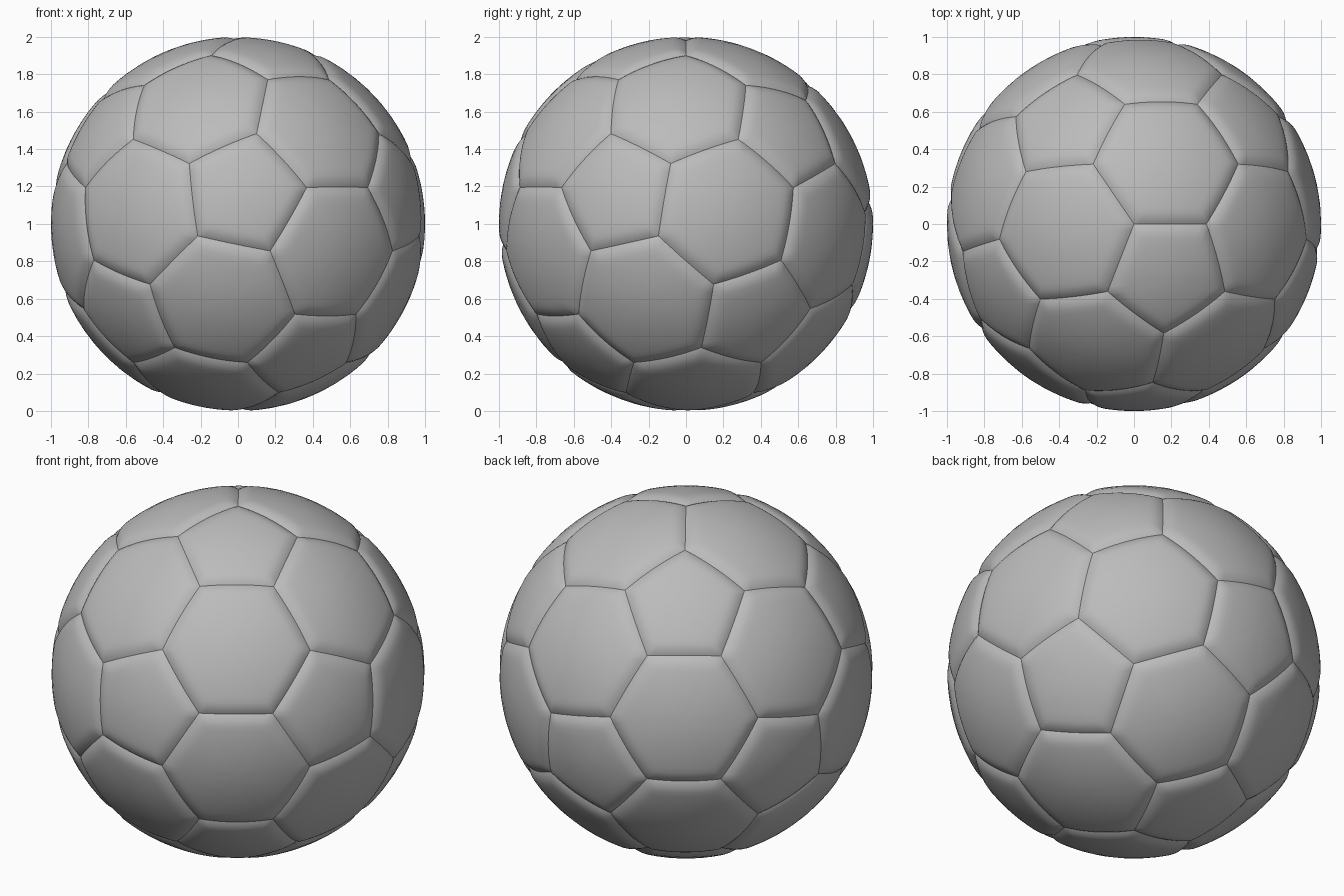
import bpy, bmesh, math
from mathutils import Matrix, Vector

RADIUS = 1.0
SEAM_DEPTH = 0.02     # how far a seam sinks below the ball surface
SEAM_WIDTH = 0.075    # how far the rounded panel rim reaches inward
EDGE_STEPS = 12
RINGS = [0.2, 0.4, 0.6, 0.74, 0.82, 0.87, 0.91, 0.94, 0.965, 0.985, 1.0]

cube = bpy.data.objects.get("Cube")
if cube:
    bpy.data.objects.remove(cube, do_unlink=True)

leather = bpy.data.materials.new("grey leather")
leather.use_nodes = True
colour = (0.5, 0.5, 0.5, 1)
leather.diffuse_color = colour
leather.node_tree.nodes["Principled BSDF"].inputs["Base Color"].default_value = colour


def panel_outlines():
    """Corners of the pentagons and hexagons of a truncated icosahedron."""
    ico = bmesh.new()
    bmesh.ops.create_icosphere(ico, subdivisions=1, radius=1)
    points = [a.co.lerp(b.co, 1 / 3)
              for e in ico.edges for a, b in (e.verts, reversed(e.verts))]
    ico.free()
    hull = bmesh.new()
    for p in points:
        hull.verts.new(p.normalized())
    bmesh.ops.convex_hull(hull, input=hull.verts)
    bmesh.ops.dissolve_limit(hull, angle_limit=0.05, verts=hull.verts, edges=hull.edges)
    bmesh.ops.recalc_face_normals(hull, faces=hull.faces)
    outlines = [[v.co.copy() for v in f.verts] for f in hull.faces]
    hull.free()
    return outlines


def orient(outlines):
    """Put a seam corner at the top, with one pentagon seam running along +x."""
    pentagon = next(o for o in outlines if len(o) == 5)
    top, neighbour = pentagon[1], pentagon[0]
    z = top.normalized()
    x = neighbour - top
    x = (x - z * x.dot(z)).normalized()
    turn = Matrix((x, z.cross(x), z))
    return [[(turn @ p).normalized() for p in o] for o in outlines]


def add_panel(bm, corners):
    """One domed panel whose rim rolls down into the seam."""
    count = len(corners)
    centre = sum(corners, Vector()).normalized()
    pairs = [(corners[i], corners[(i + 1) % count]) for i in range(count)]
    walls = [a.cross(b).normalized() for a, b in pairs]
    rim = [a.slerp(b, k / EDGE_STEPS) if k else a
           for a, b in pairs for k in range(EDGE_STEPS)]

    def vertex(direction):
        d = direction.normalized()
        gap = max(0.0, min(math.asin(d.dot(w)) for w in walls))
        roll = max(0.0, 1 - gap / SEAM_WIDTH)
        return bm.verts.new(d * (RADIUS - SEAM_DEPTH * roll ** 2))

    middle = vertex(centre)
    rings = [[vertex(centre.lerp(p, t)) for p in rim] for t in RINGS]
    total = len(rim)
    for i in range(total):
        j = (i + 1) % total
        bm.faces.new((middle, rings[0][i], rings[0][j]))
        for inner, outer in zip(rings, rings[1:]):
            bm.faces.new((inner[i], outer[i], outer[j], inner[j]))


outlines = orient(panel_outlines())
for name, sides in (("pentagon_panels", 5), ("hexagon_panels", 6)):
    bm = bmesh.new()
    for corners in outlines:
        if len(corners) == sides:
            add_panel(bm, corners)
    for face in bm.faces:
        face.smooth = True
    mesh = bpy.data.meshes.new(name)
    bm.to_mesh(mesh)
    bm.free()
    mesh.materials.append(leather)
    panels = bpy.data.objects.new(name, mesh)
    panels.location.z = RADIUS
    bpy.context.collection.objects.link(panels)
